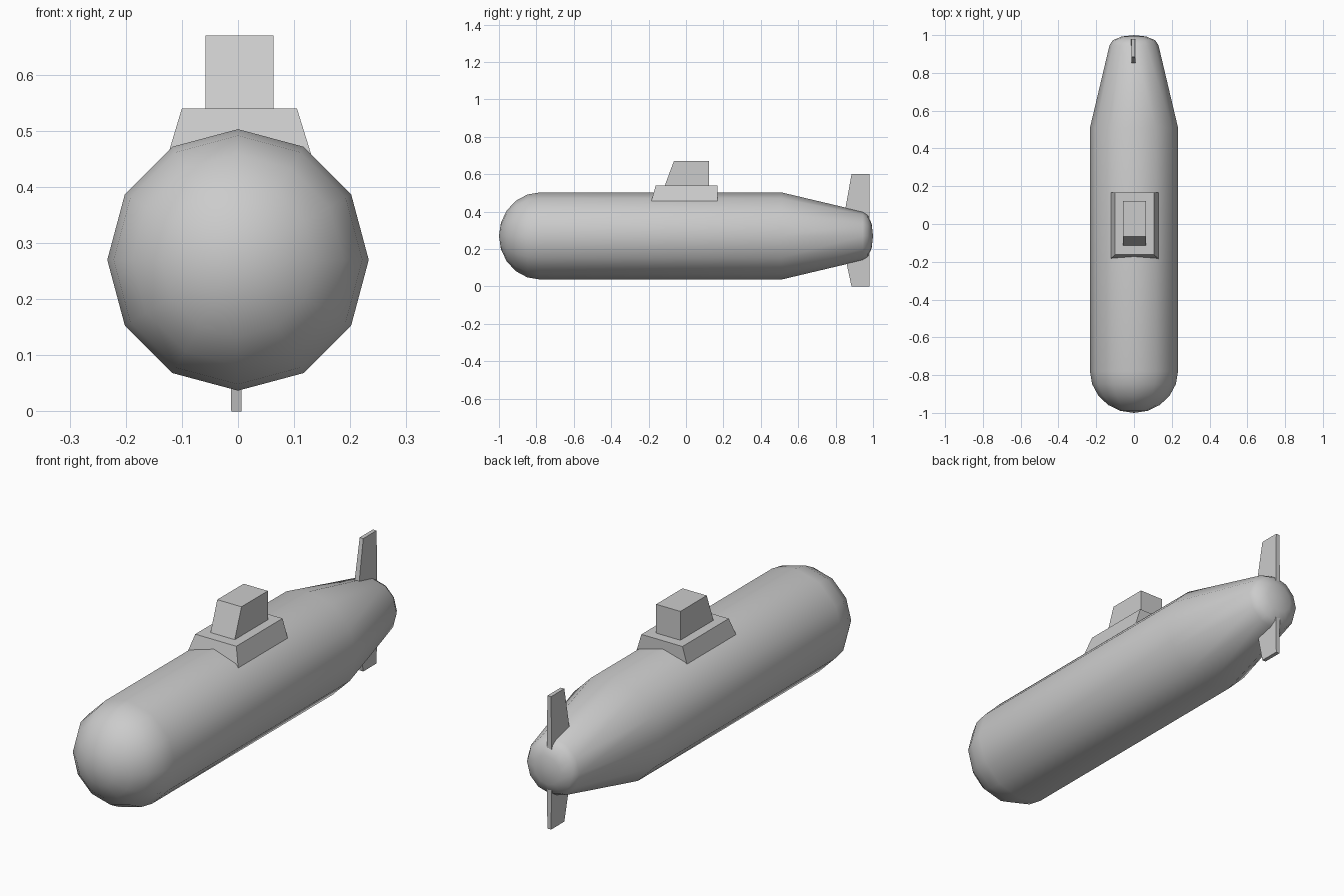
import bpy
import bmesh
import math

cube = bpy.data.objects.get("Cube")
if cube:
    bpy.data.objects.remove(cube, do_unlink=True)

grey = bpy.data.materials.new("light_grey")
grey.use_nodes = True
colour = (0.6, 0.6, 0.6, 1)
grey.diffuse_color = colour
grey.node_tree.nodes["Principled BSDF"].inputs["Base Color"].default_value = colour


def finish(name, bm):
    bmesh.ops.recalc_face_normals(bm, faces=bm.faces)
    mesh = bpy.data.meshes.new(name)
    bm.to_mesh(mesh)
    bm.free()
    mesh.materials.append(grey)
    obj = bpy.data.objects.new(name, mesh)
    bpy.context.collection.objects.link(obj)
    return obj


def tapered_block(name, bottom, top):
    """Block between two rectangles, each (x0, x1, y0, y1, z)."""
    bm = bmesh.new()
    rings = []
    for x0, x1, y0, y1, z in (bottom, top):
        corners = ((x0, y0), (x1, y0), (x1, y1), (x0, y1))
        rings.append([bm.verts.new((x, y, z)) for x, y in corners])
    low, high = rings
    bm.faces.new(low)
    bm.faces.new(high)
    for i in range(4):
        j = (i + 1) % 4
        bm.faces.new((low[i], low[j], high[j], high[i]))
    return finish(name, bm)


# Hull: a twelve-sided lathe with a domed nose and a tapered, domed tail
AXIS_Z, RADIUS, TAIL_RADIUS, SIDES = 0.27, 0.233, 0.13, 12
profile = []
for i in range(1, 6):
    a = math.radians(18 * i)
    profile.append((-0.78 - 0.22 * math.cos(a), RADIUS * math.sin(a)))
profile.append((0.51, RADIUS))
for i in range(3):
    a = math.radians(30 * i)
    profile.append((0.945 + 0.055 * math.sin(a), TAIL_RADIUS * math.cos(a)))

bm = bmesh.new()
rings = []
for y, r in profile:
    angles = [math.tau * k / SIDES for k in range(SIDES)]
    rings.append([bm.verts.new((r * math.cos(a), y, AXIS_Z + r * math.sin(a)))
                  for a in angles])
nose = bm.verts.new((0, -1, AXIS_Z))
tail = bm.verts.new((0, 1, AXIS_Z))
for k in range(SIDES):
    n = (k + 1) % SIDES
    bm.faces.new((nose, rings[0][k], rings[0][n]))
    bm.faces.new((tail, rings[-1][n], rings[-1][k]))
    for a, b in zip(rings, rings[1:]):
        bm.faces.new((a[k], b[k], b[n], a[n]))
for face in bm.faces:
    face.smooth = True
finish("hull", bm)

# Conning tower: flared base and raked upper block
tapered_block("tower_base", (-0.13, 0.136, -0.19, 0.168, 0.44),
              (-0.1, 0.105, -0.162, 0.168, 0.54))
tapered_block("tower_top", (-0.058, 0.063, -0.115, 0.123, 0.535),
              (-0.058, 0.063, -0.065, 0.123, 0.67))

# Tail fins: mirrored above and below the hull axis
for name, root, tip in (("upper_fin", 0.36, 0.6), ("lower_fin", 0.2, 0)):
    tapered_block(name, (-0.015, 0.009, 0.842, 0.98, root),
                  (-0.012, 0.006, 0.885, 0.98, tip))
